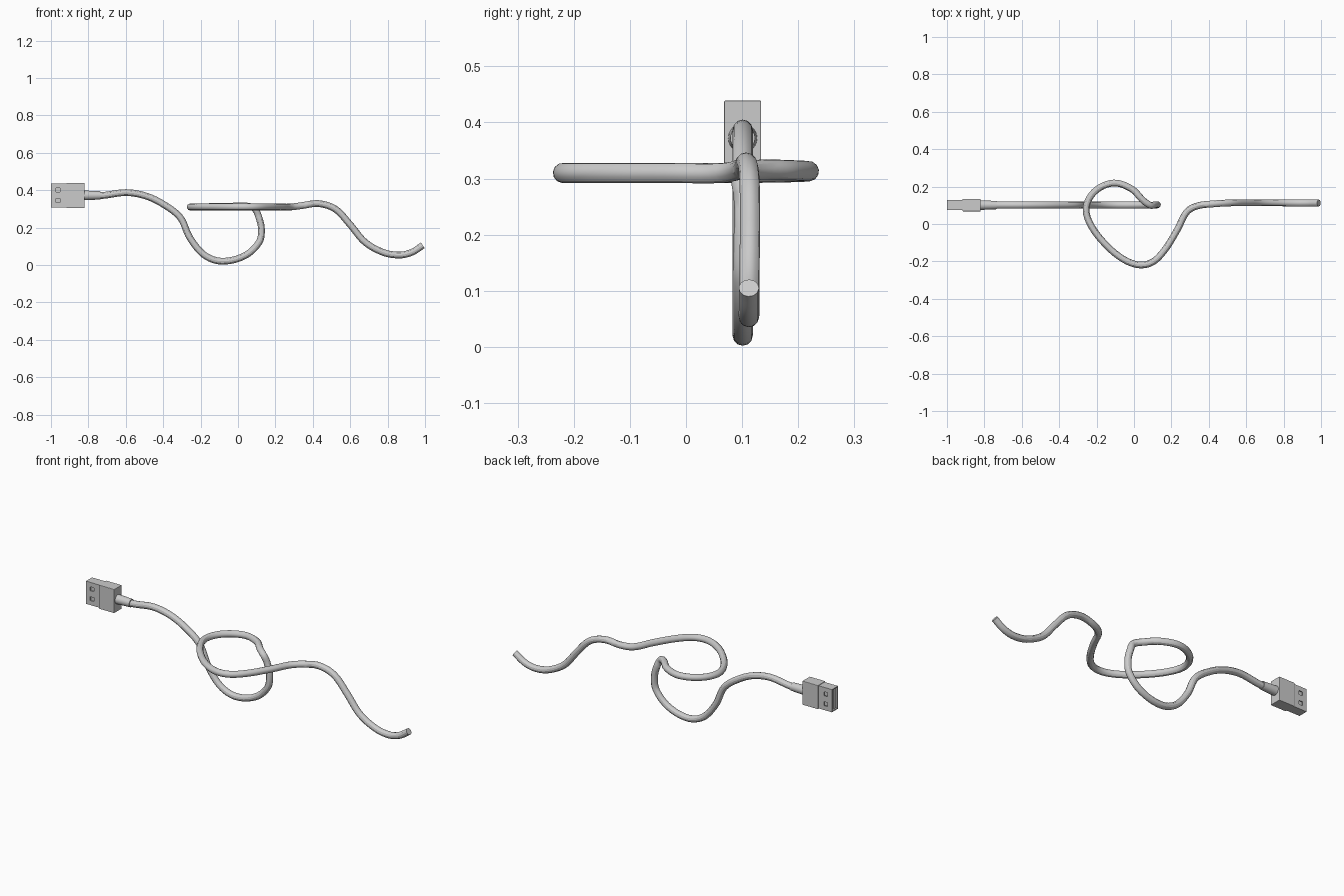
import bpy
from math import pi
from mathutils import Vector

if "Cube" in bpy.data.objects:
    bpy.data.objects.remove(bpy.data.objects["Cube"])

CY, CZ = 0.101, 0.372  # plug axis


def box(name, x0, x1, y0, y1, z0, z1, bevel=0.0):
    bpy.ops.mesh.primitive_cube_add(size=1, location=((x0 + x1) / 2, (y0 + y1) / 2, (z0 + z1) / 2))
    ob = bpy.context.object
    ob.name = name
    ob.scale = (x1 - x0, y1 - y0, z1 - z0)
    bpy.ops.object.transform_apply(location=False, rotation=False, scale=True)
    if bevel:
        m = ob.modifiers.new("bevel", "BEVEL")
        m.width, m.segments = bevel, 2
    return ob


def cut(target, cutter):
    cutter.hide_render = True
    cutter.hide_set(True)
    m = target.modifiers.new("cut", "BOOLEAN")
    m.operation, m.object, m.solver = "DIFFERENCE", cutter, "EXACT"


# Plug body
box("plug_body", -0.917, -0.82, CY - 0.033, CY + 0.033, CZ - 0.067, CZ + 0.067, 0.002)

# Metal shell: hollow end and two square windows through each broad side
shell = box("plug_shell", -1.0, -0.91, CY - 0.027, CY + 0.027, CZ - 0.064, CZ + 0.064)
cut(shell, box("cavity_cutter", -1.05, -0.918, CY - 0.022, CY + 0.022, CZ - 0.059, CZ + 0.059))
for i, dz in enumerate((-0.028, 0.028)):
    cut(shell, box(f"window_cutter_{i}", -0.974, -0.951, CY - 0.06, CY + 0.06,
                   CZ + dz - 0.011, CZ + dz + 0.011))

# Contact tongue fills one side of the shell
box("contact_tongue", -0.993, -0.915, CY - 0.018, CY + 0.004, CZ - 0.058, CZ + 0.058)

# Strain relief collar
bpy.ops.mesh.primitive_cone_add(vertices=24, radius1=0.026, radius2=0.022, depth=0.09,
                                location=(-0.78, CY, CZ), rotation=(0, pi / 2, 0))
bpy.context.object.name = "strain_relief"
bpy.ops.object.shade_smooth_by_angle()

# Cable path: vertical dip, flat loop, then the wavy tail
path = [
    (-0.80, .101, .370), (-0.72, .101, .372), (-0.60, .101, .387), (-0.50, .101, .371),
    (-0.41, .101, .331), (-0.31, .101, .255), (-0.257, .101, .145), (-0.18, .101, .053),
    (-0.086, .101, .020), (0.035, .101, .049), (0.113, .101, .122), (0.125, .103, .195),
    (0.108, .103, .265), (0.088, .100, .302), (0.05, .125, .315), (-0.012, .187, .315),
    (-0.11, .219, .313), (-0.21, .174, .311), (-0.256, .085, .310), (-0.227, -.013, .310),
    (-0.14, -.122, .310), (-0.05, -.192, .310), (0.03, -.219, .310), (0.10, -.203, .310),
    (0.165, -.138, .310), (0.232, -.030, .310), (0.282, .064, .310), (0.34, .097, .317),
    (0.43, .108, .328), (0.52, .113, .299), (0.60, .114, .215), (0.68, .113, .121),
    (0.78, .113, .066), (0.865, .112, .053), (0.93, .112, .068), (0.988, .112, .105),
]
curve = bpy.data.curves.new("cable", "CURVE")
curve.dimensions = "3D"
curve.resolution_u = 6
curve.bevel_depth = 0.018
curve.bevel_resolution = 4
curve.use_fill_caps = True
spline = curve.splines.new("BEZIER")
spline.bezier_points.add(len(path) - 1)
for i, (bp, co) in enumerate(zip(spline.bezier_points, path)):
    # smooth tangent through the neighbouring points
    p = Vector(co)
    a, b = Vector(path[max(i - 1, 0)]), Vector(path[min(i + 1, len(path) - 1)])
    t = (b - a).normalized()
    bp.co = p
    bp.handle_left_type = bp.handle_right_type = "FREE"
    bp.handle_left = p - t * (p - a).length / 3
    bp.handle_right = p + t * (b - p).length / 3
cable = bpy.data.objects.new("cable", curve)
bpy.context.collection.objects.link(cable)
bpy.ops.object.select_all(action="DESELECT")
cable.select_set(True)
bpy.context.view_layer.objects.active = cable
bpy.ops.object.convert(target="MESH")
bpy.ops.object.shade_smooth_by_angle()
